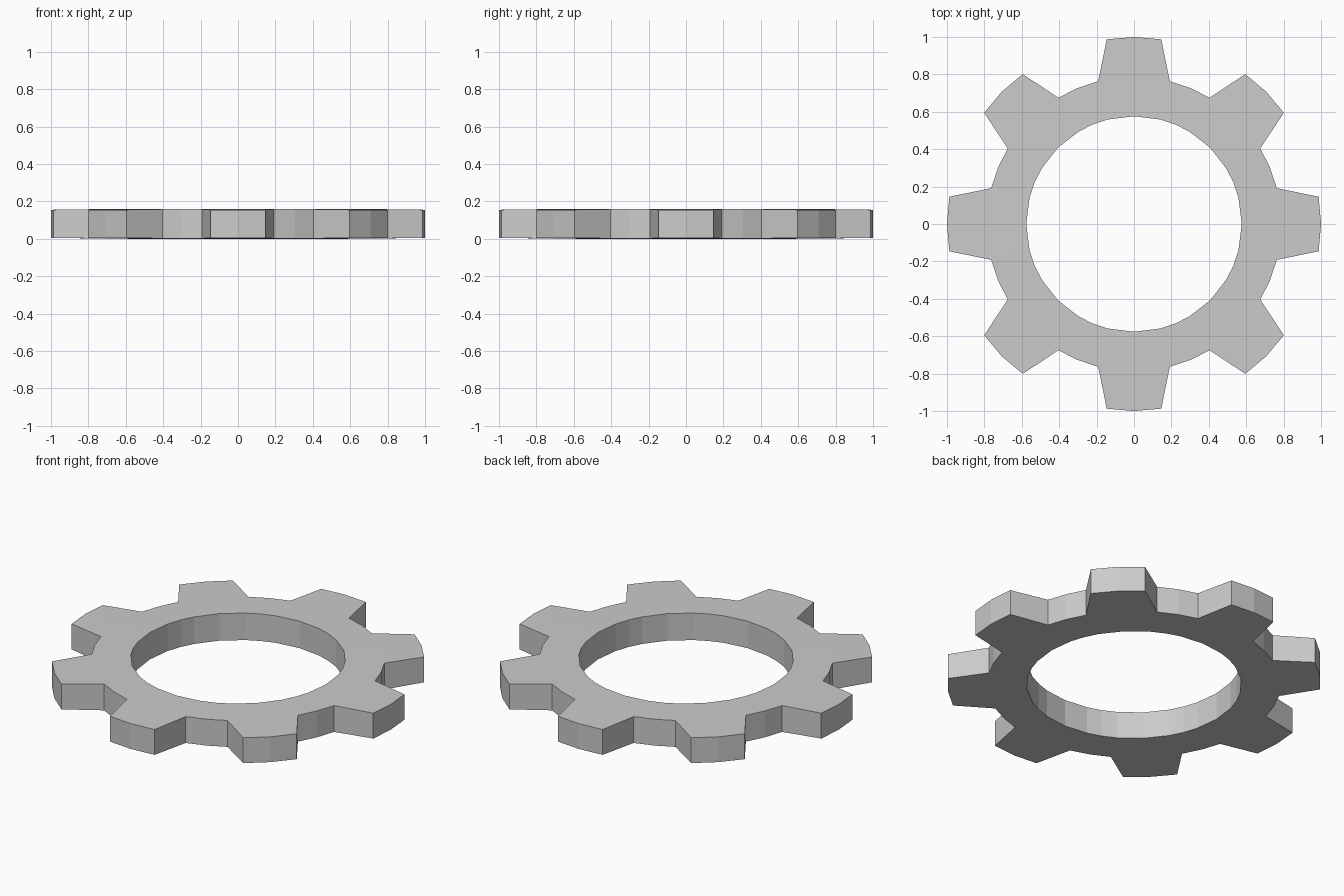
import bpy, bmesh
from math import sin, cos, radians

if "Cube" in bpy.data.objects:
    bpy.data.objects.remove(bpy.data.objects["Cube"])

TEETH = 8
PITCH = 360 / TEETH
ROOT = (-14.1, 0, 14.1, 22.5)   # angles of ring points in one tooth pitch
TIP = (-8.4, 0, 8.4)            # angles of tooth tip points

bm = bmesh.new()


def ring(radius, angles, z):
    pts = []
    for t in range(TEETH):
        for a in angles:
            w = radians(t * PITCH + a)
            pts.append(bm.verts.new((radius * cos(w), radius * sin(w), z)))
    return pts


# Bottom and top rings; the faces thin very slightly towards the tooth tips
inner = [ring(0.576, ROOT, z) for z in (0.0, 0.16)]
root = [ring(0.787, ROOT, z) for z in (0.002, 0.158)]
tip = [ring(0.998, TIP, z) for z in (0.005, 0.155)]
for level in tip:
    for v in level[1::3]:
        v.co.xy *= 1.0 / 0.998

n = len(ROOT) * TEETH
for i in range(n):
    j = (i + 1) % n
    # Annular body and bore wall
    for k in (0, 1):
        bm.faces.new((inner[k][i], root[k][i], root[k][j], inner[k][j]))
    bm.faces.new((inner[0][i], inner[0][j], inner[1][j], inner[1][i]))
    # Rim wall in the gaps between teeth
    if i % 4 > 1:
        bm.faces.new((root[0][i], root[0][j], root[1][j], root[1][i]))

for t in range(TEETH):
    r, p = t * 4, t * 3
    # Tooth top, bottom and outer face
    for s in (0, 1):
        for k in (0, 1):
            bm.faces.new((root[k][r + s], tip[k][p + s], tip[k][p + s + 1], root[k][r + s + 1]))
        bm.faces.new((tip[0][p + s], tip[0][p + s + 1], tip[1][p + s + 1], tip[1][p + s]))
    # Tooth flanks
    for s in (0, 2):
        bm.faces.new((root[0][r + s], tip[0][p + s], tip[1][p + s], root[1][r + s]))

bmesh.ops.recalc_face_normals(bm, faces=bm.faces)
mesh = bpy.data.meshes.new("gear_ring")
bm.to_mesh(mesh)
bm.free()
bpy.context.collection.objects.link(bpy.data.objects.new("gear_ring", mesh))
